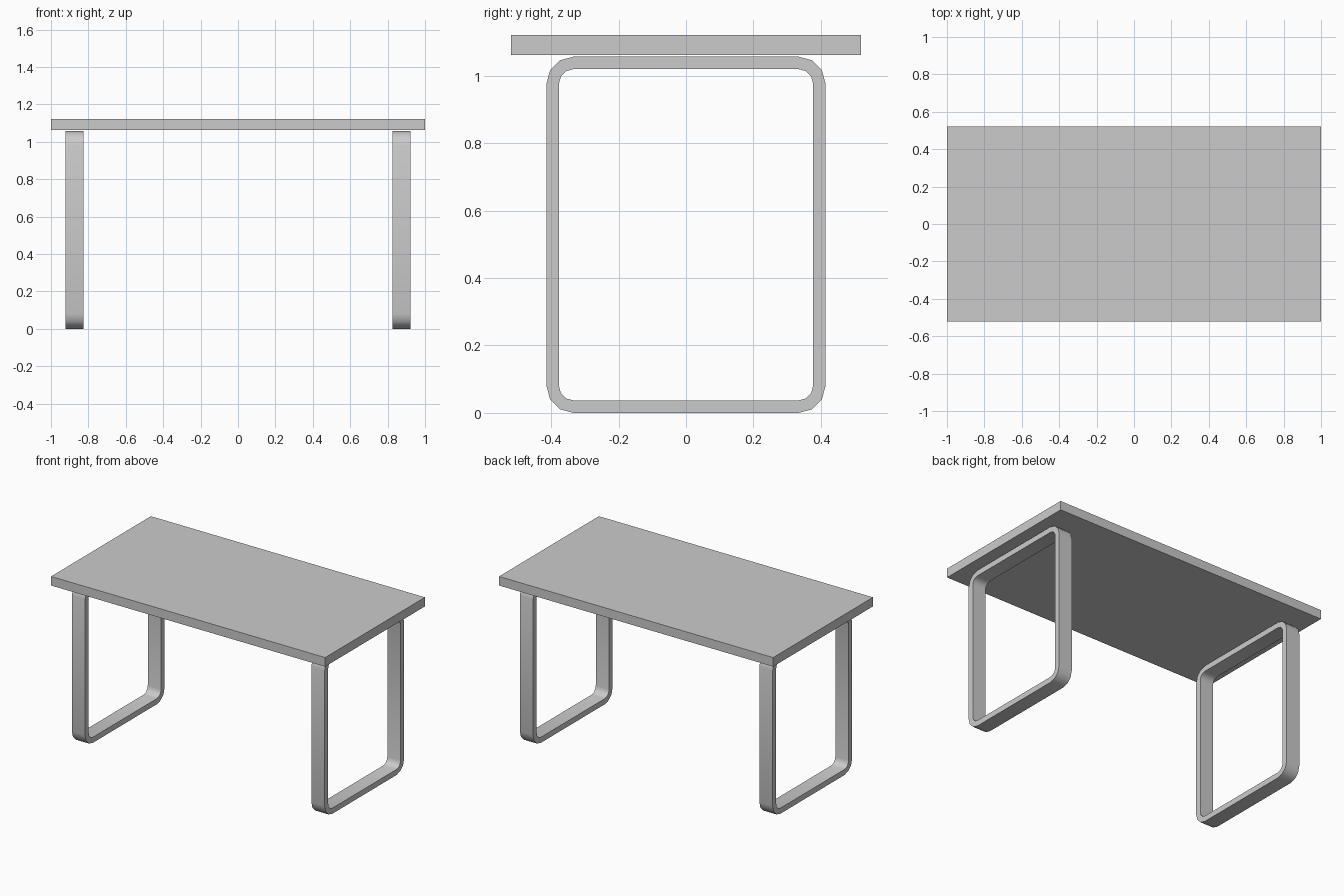
import bpy, bmesh, math

if "Cube" in bpy.data.objects:
    bpy.data.objects.remove(bpy.data.objects["Cube"])

TOP_Z0, TOP_Z1 = 1.062, 1.122
LEG_H, LEG_HALF_Y = 1.057, 0.414
BAR, WIDTH, LEG_X = 0.037, 0.097, 0.874
RADIUS, SEGS = 0.08, 3


def make_object(name, bm):
    bmesh.ops.recalc_face_normals(bm, faces=bm.faces)
    mesh = bpy.data.meshes.new(name)
    bm.to_mesh(mesh)
    bm.free()
    obj = bpy.data.objects.new(name, mesh)
    bpy.context.collection.objects.link(obj)
    return obj


def rounded_loop(inset):
    """Rounded rectangle in the y-z plane, inset from the frame's outside."""
    r = RADIUS - inset
    cy, z0, z1 = LEG_HALF_Y - RADIUS, RADIUS, LEG_H - RADIUS
    points = []
    for i, (y, z) in enumerate([(cy, z1), (-cy, z1), (-cy, z0), (cy, z0)]):
        for s in range(SEGS + 1):
            a = math.radians(90 * (i + s / SEGS))
            points.append((y + r * math.cos(a), z + r * math.sin(a)))
    return points


def leg_frame(name, x):
    bm = bmesh.new()
    outer, inner = rounded_loop(0), rounded_loop(BAR)
    a, b = x - WIDTH / 2, x + WIDTH / 2
    rings = [[bm.verts.new((px, y, z)) for y, z in loop]
             for px, loop in [(a, outer), (b, outer), (b, inner), (a, inner)]]
    n = len(outer)
    for k in range(4):
        r0, r1 = rings[k], rings[(k + 1) % 4]
        for i in range(n):
            j = (i + 1) % n
            bm.faces.new((r0[i], r0[j], r1[j], r1[i]))
    obj = make_object(name, bm)
    bpy.ops.object.select_all(action='DESELECT')
    obj.select_set(True)
    bpy.context.view_layer.objects.active = obj
    bpy.ops.object.shade_smooth_by_angle(angle=math.radians(40))


# Flat slab top
bm = bmesh.new()
bmesh.ops.create_cube(bm, size=1)
bmesh.ops.scale(bm, vec=(2, 1.04, TOP_Z1 - TOP_Z0), verts=bm.verts)
bmesh.ops.translate(bm, vec=(0, 0, (TOP_Z0 + TOP_Z1) / 2), verts=bm.verts)
make_object("table_top", bm)

# Rounded loop legs at both ends
leg_frame("left_leg_frame", -LEG_X)
leg_frame("right_leg_frame", LEG_X)
